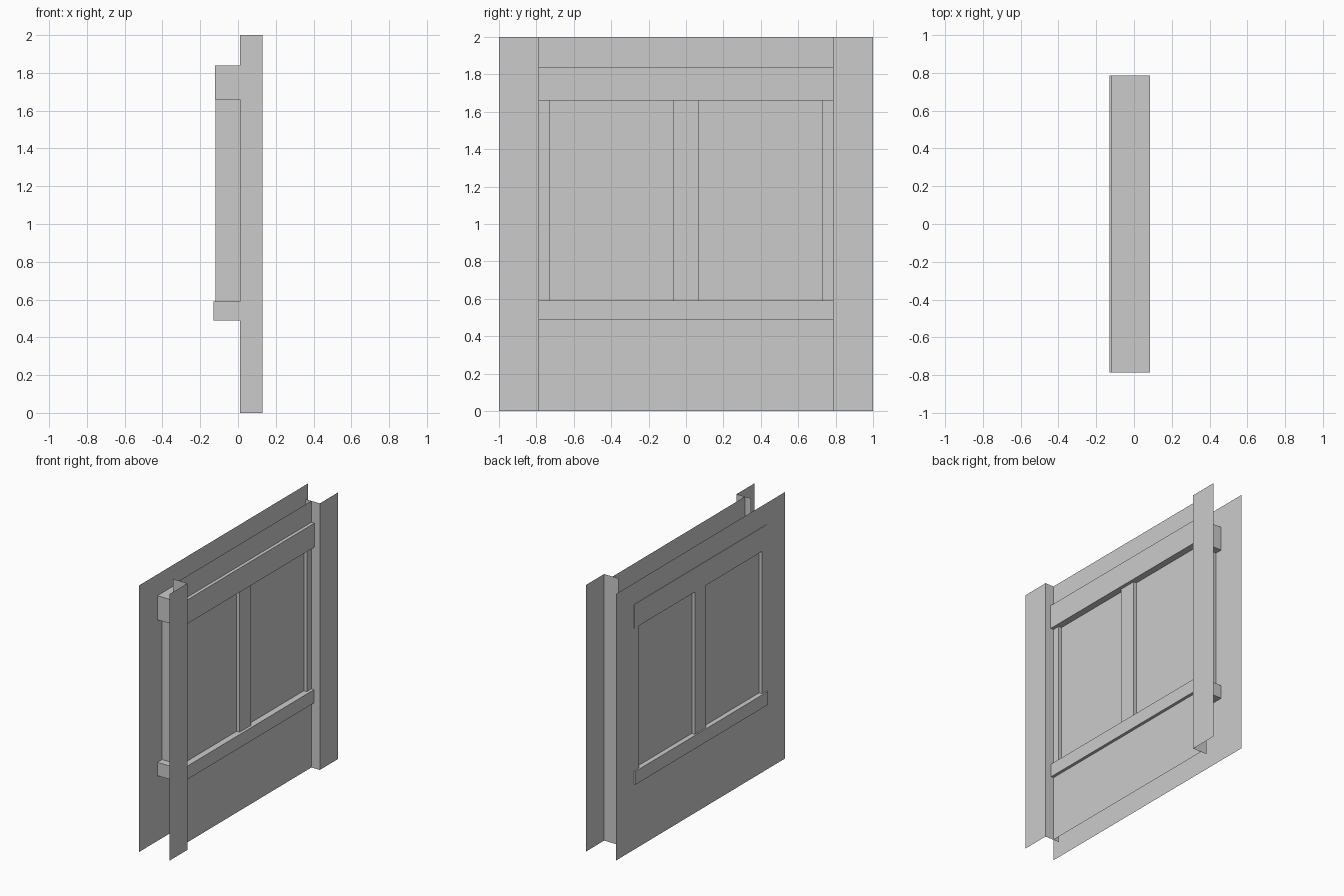
import bpy, bmesh

if "Cube" in bpy.data.objects:
    bpy.data.objects.remove(bpy.data.objects["Cube"])

# Main dimensions
BACK, FRONT = -0.12, 0.06        # planes of the two wall skins
HALF = 0.785                     # half width between posts
JAMB, MULL = 0.73, 0.067         # window opening edges in y
SILL_Z, HEAD_Z, TOP = 0.59, 1.66, 2.0
REVEAL = 0.025                   # depth of panes behind each skin


def finish(name, bm):
    bmesh.ops.remove_doubles(bm, verts=bm.verts, dist=1e-5)
    mesh = bpy.data.meshes.new(name)
    bm.to_mesh(mesh)
    bm.free()
    obj = bpy.data.objects.new(name, mesh)
    bpy.context.collection.objects.link(obj)
    return obj


def quad(bm, points):
    return bm.faces.new([bm.verts.new(p) for p in points])


def facing_sheet(bm, x, y0, y1, z0, z1):
    pts = [(x, y0, z0), (x, y1, z0), (x, y1, z1), (x, y0, z1)]
    quad(bm, pts if x > 0 else pts[::-1])


def wall_skin(name, x, half):
    """Flat sheet with two window openings."""
    bm = bmesh.new()
    ys = [-half, -JAMB, -MULL, MULL, JAMB, half]
    zs = [0, SILL_Z, HEAD_Z, TOP]
    for i in range(5):
        for j in range(3):
            if not (j == 1 and i in (1, 3)):
                facing_sheet(bm, x, ys[i], ys[i + 1], zs[j], zs[j + 1])
    bmesh.ops.remove_doubles(bm, verts=bm.verts, dist=1e-5)
    bmesh.ops.dissolve_limit(bm, angle_limit=0.01, verts=bm.verts, edges=bm.edges)
    finish(name, bm)


def box(name, x0, x1, half, z0, z1):
    bm = bmesh.new()
    bmesh.ops.create_cube(bm, size=1)
    for v in bm.verts:
        v.co = (x1 if v.co.x > 0 else x0,
                half if v.co.y > 0 else -half,
                z1 if v.co.z > 0 else z0)
    finish(name, bm)


# Wall skins
wall_skin("back_wall_skin", BACK, 1.0)
wall_skin("front_wall_skin", FRONT, HALF)

# Header beam and sill running through the wall
box("window_header", BACK - 0.003, 0.085, HALF, HEAD_Z, 1.84)
box("window_sill", -0.131, 0.082, HALF, 0.49, SILL_Z)

# Jamb and mullion reveals across the wall depth
for name, edge, out in (("jamb", JAMB, -1), ("mullion_side", MULL, 1)):
    for tag, s in (("left", -1), ("right", 1)):
        bm = bmesh.new()
        y = s * edge
        pts = [(BACK, y, SILL_Z), (FRONT, y, SILL_Z),
               (FRONT, y, HEAD_Z), (BACK, y, HEAD_Z)]
        quad(bm, pts if s * out < 0 else pts[::-1])
        finish(f"{name}_{tag}", bm)

# Window panes set slightly behind each skin
for side, x in (("back", BACK + REVEAL), ("front", FRONT - REVEAL)):
    for tag, y0, y1 in (("left", -JAMB, -MULL), ("right", MULL, JAMB)):
        bm = bmesh.new()
        facing_sheet(bm, x, y0, y1, SILL_Z, HEAD_Z)
        finish(f"{side}_pane_{tag}", bm)

# Half posts at both ends: a face strip and its inner return
for tag, s in (("left", -1), ("right", 1)):
    bm = bmesh.new()
    profile = [(0.01, s * HALF), (0.13, s * HALF), (0.13, s)]
    for (xa, ya), (xb, yb) in zip(profile, profile[1:]):
        pts = [(xa, ya, 0), (xb, yb, 0), (xb, yb, TOP), (xa, ya, TOP)]
        quad(bm, pts if s > 0 else pts[::-1])
    finish(f"post_{tag}", bm)
